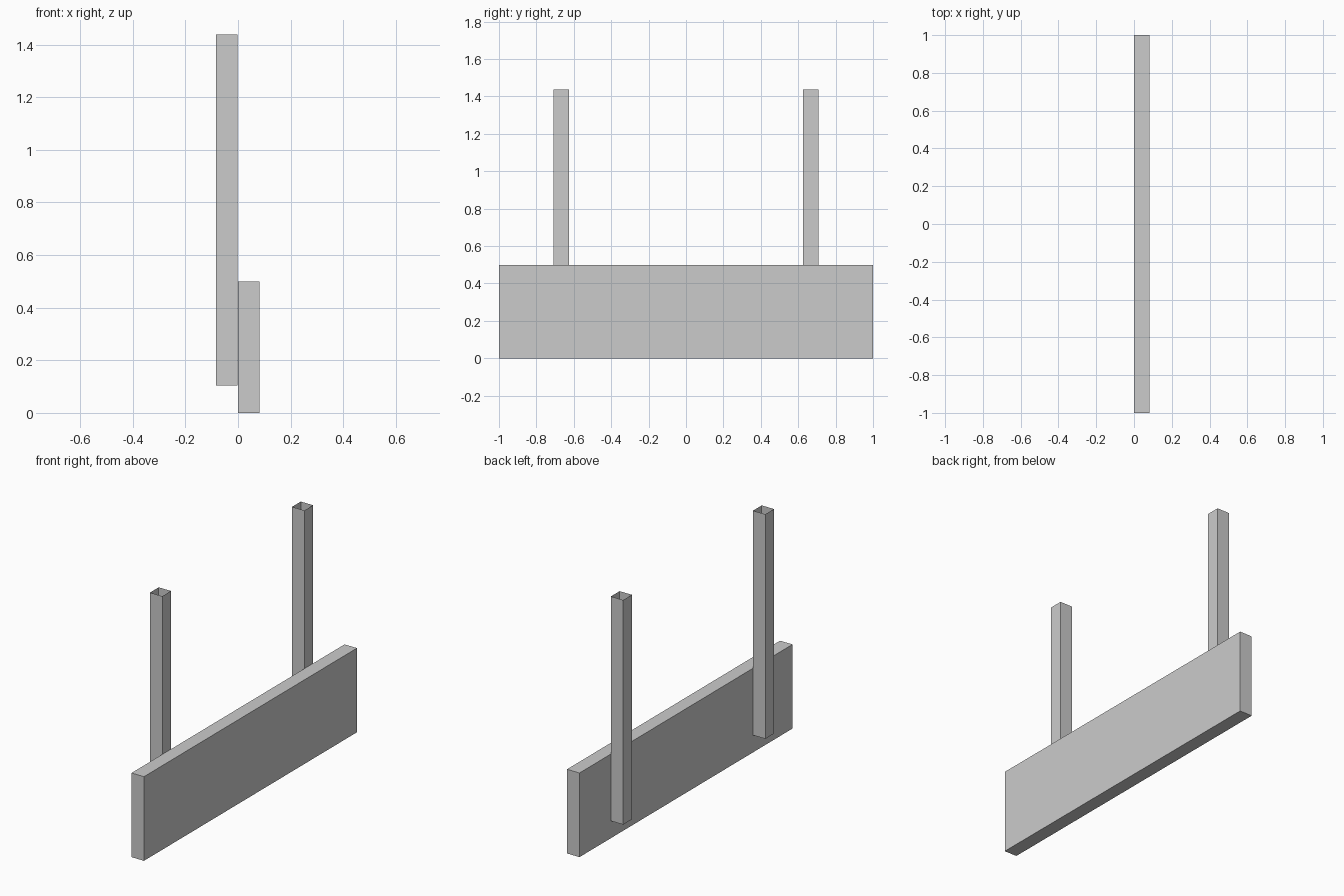
import bpy, bmesh

if "Cube" in bpy.data.objects:
    bpy.data.objects.remove(bpy.data.objects["Cube"])


def box(name, lo, hi, open_ends=False):
    """Box between two corners, optionally a thin tube without top and bottom."""
    bm = bmesh.new()
    bmesh.ops.create_cube(bm, size=1)
    for v in bm.verts:
        v.co = [(a + b) / 2 + c * (b - a) for a, b, c in zip(lo, hi, v.co)]
    if open_ends:
        bm.normal_update()
        ends = [f for f in bm.faces if abs(f.normal.z) > 0.9]
        bmesh.ops.delete(bm, geom=ends, context='FACES_ONLY')
    mesh = bpy.data.meshes.new(name)
    bm.to_mesh(mesh)
    bm.free()
    obj = bpy.data.objects.new(name, mesh)
    bpy.context.collection.objects.link(obj)
    return obj


# Long board standing on the ground
box("board", (0.0, -1.0, 0.0), (0.082, 1.0, 0.5))

# Two open tube posts against the rear of the board
for side, y in (("left", -0.667), ("right", 0.667)):
    box(side + "_post", (-0.083, y - 0.041, 0.104), (-0.002, y + 0.041, 1.438), open_ends=True)
